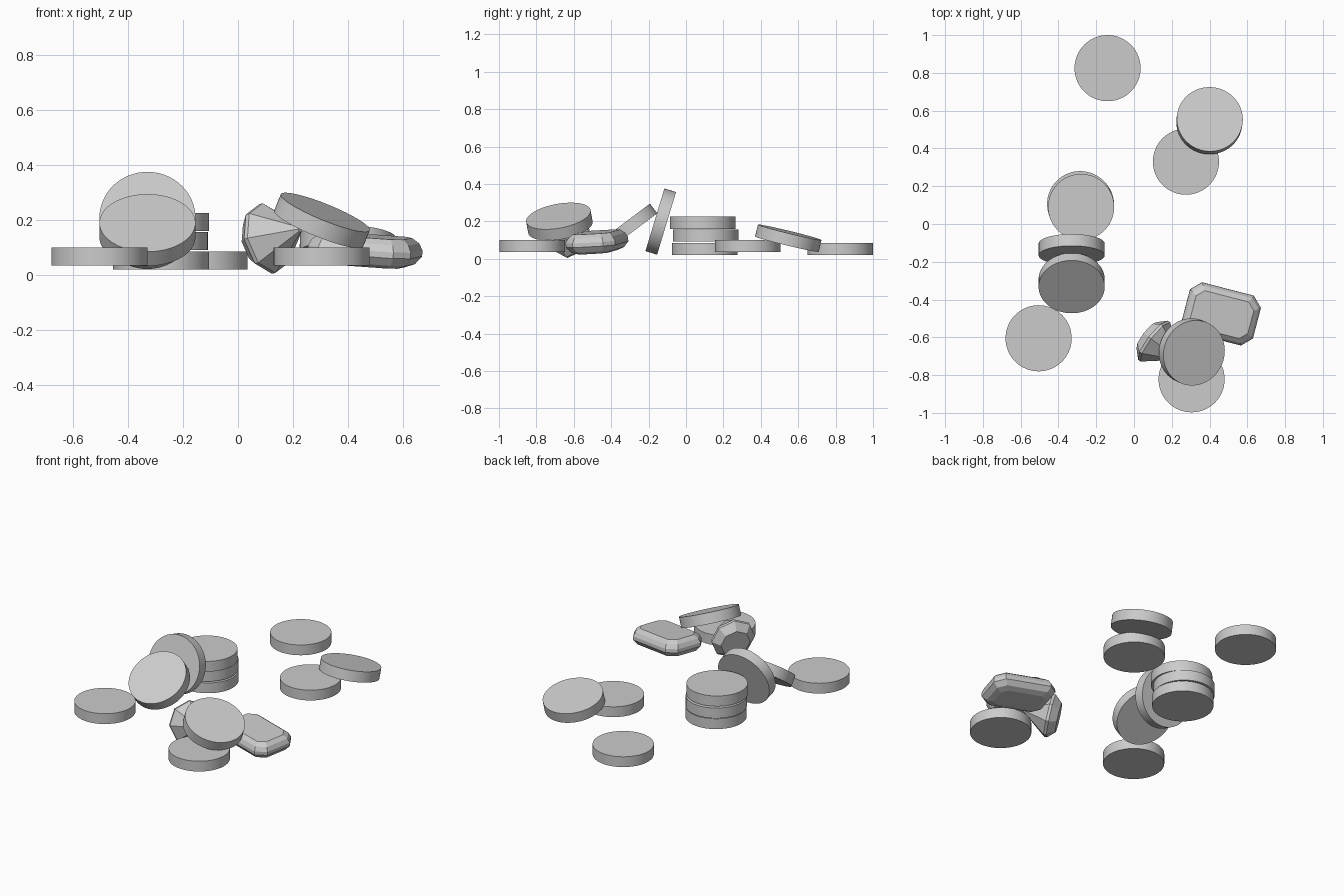
import bpy, bmesh, math
from mathutils import Vector, Euler

if "Cube" in bpy.data.objects:
    bpy.data.objects.remove(bpy.data.objects["Cube"])

R, T = 0.175, 0.065  # disc radius and thickness


def disc(name, loc, normal=(0, 0, 1)):
    bpy.ops.mesh.primitive_cylinder_add(vertices=64, radius=R, depth=T, location=loc)
    ob = bpy.context.object
    ob.name = name
    ob.rotation_euler = Vector(normal).to_track_quat('Z', 'Y').to_euler()
    bpy.ops.object.shade_smooth_by_angle(angle=math.radians(30))
    return ob


def loft(name, rings, loc, rot):
    """Skin a list of equal-length rings (bottom to top) and cap both ends."""
    bm = bmesh.new()
    loops = [[bm.verts.new(p) for p in ring] for ring in rings]
    n = len(loops[0])
    for a, b in zip(loops, loops[1:]):
        for i in range(n):
            j = (i + 1) % n
            bm.faces.new((a[i], a[j], b[j], b[i]))
    bm.faces.new(loops[0][::-1])
    bm.faces.new(loops[-1])
    bmesh.ops.recalc_face_normals(bm, faces=bm.faces)
    me = bpy.data.meshes.new(name)
    bm.to_mesh(me)
    bm.free()
    ob = bpy.data.objects.new(name, me)
    bpy.context.collection.objects.link(ob)
    ob.location, ob.rotation_euler = loc, rot
    return ob


# Coins lying flat, singly and in a stack
flat = [(-0.14, 0.825, 0.053), (0.275, 0.33, 0.068),
        (-0.505, -0.605, 0.068), (0.305, -0.822, 0.068)]
for i, p in enumerate(flat):
    disc(f"flat_coin_{i + 1}", p)
stack = [(-0.28, 0.10, 0.053), (-0.285, 0.105, 0.124), (-0.28, 0.09, 0.193)]
for i, p in enumerate(stack):
    disc(f"stacked_coin_{i + 1}", p)

# Coins leaning on the stack, on another coin and on the gems
disc("leaning_coin_steep", (-0.33, -0.135, 0.199), (0, -0.957, 0.29))
disc("leaning_coin_shallow", (-0.33, -0.313, 0.164), (0, -0.6, 0.8))
disc("tilted_coin_back", (0.40, 0.547, 0.110), (0.04, 0.235, 0.97))
disc("tilted_coin_front", (0.306, -0.677, 0.199), (0.37, -0.17, 0.91))


# Step-cut gem: chamfered rectangle rings
def oct_rect(inset, z, hx=0.194, hy=0.136, c=0.052):
    x, y = hx - inset, hy - inset
    c -= inset * 0.4
    return [(x, c - y, z), (x, y - c, z), (x - c, y, z), (c - x, y, z),
            (-x, y - c, z), (-x, c - y, z), (c - x, -y, z), (x - c, -y, z)]


steps = [(0.055, -0.054), (0.022, -0.041), (0, -0.012),
         (0, 0.010), (0.012, 0.035), (0.036, 0.054)]
loft("step_cut_gem", [oct_rect(i, z) for i, z in steps], (0.463, -0.476, 0.089),
     Euler((math.radians(3), math.radians(4), math.radians(-14.5))))


# Round-cut gem lying on its side: octagonal rings from point to table
def octagon(r, z):
    return [(r * math.cos(i * math.pi / 4), r * math.sin(i * math.pi / 4), z)
            for i in range(8)]


profile = [(0.012, -0.153), (0.130, -0.008), (0.130, 0.008), (0.088, 0.052)]
axis = Vector((-0.76, 0.58, -0.22))
loft("round_cut_gem", [octagon(r, z) for r, z in profile], (0.107, -0.62, 0.133),
     axis.to_track_quat('Z', 'Y').to_euler())
